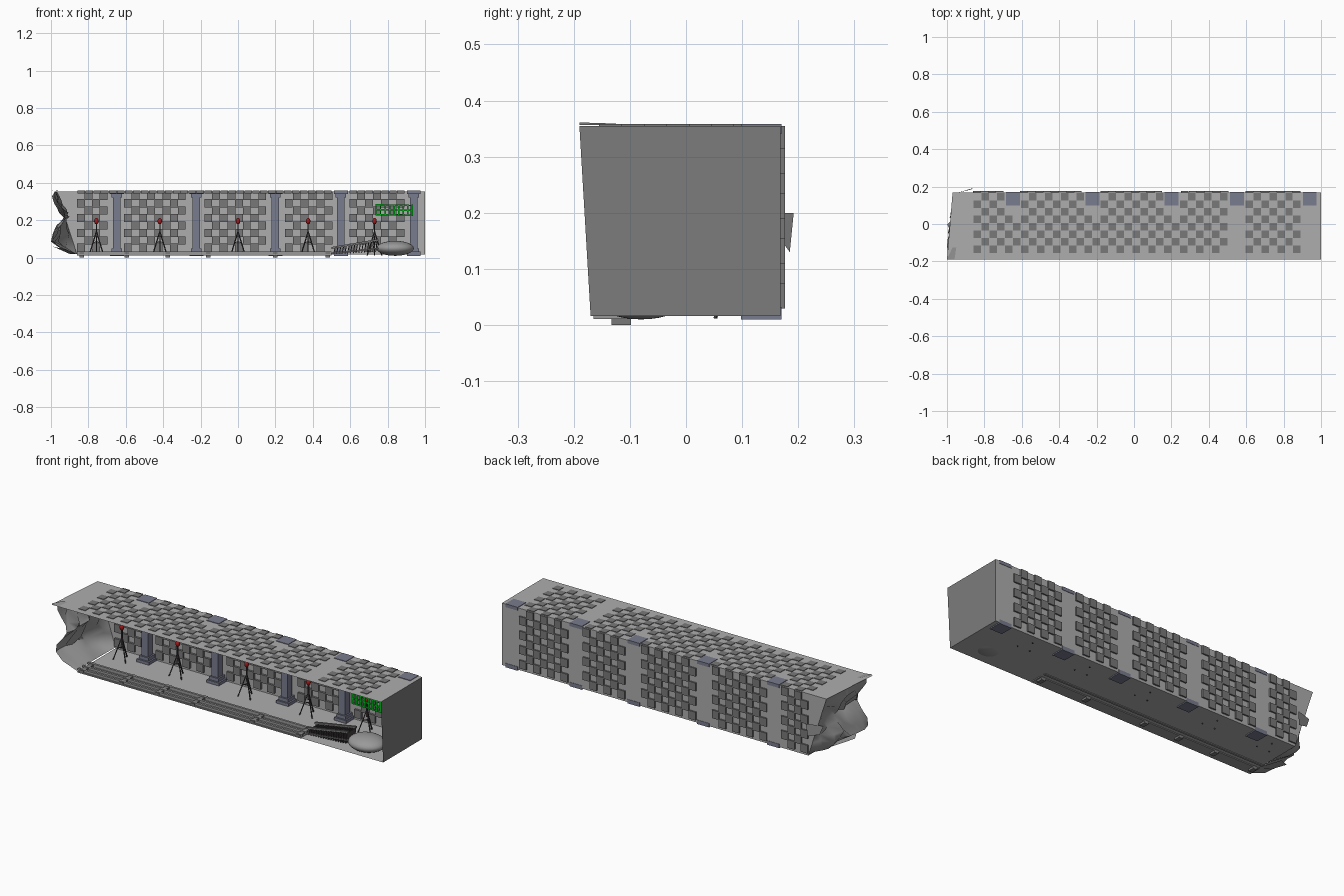
import bpy, bmesh, math, random
from mathutils import Vector, Matrix

if "Cube" in bpy.data.objects:
    bpy.data.objects.remove(bpy.data.objects["Cube"])

random.seed(4)


def material(name, col):
    m = bpy.data.materials.new(name)
    m.diffuse_color = (*col, 1)
    m.use_nodes = True
    m.node_tree.nodes["Principled BSDF"].inputs["Base Color"].default_value = m.diffuse_color
    return m


STEEL = material("blue_grey", (0.19, 0.20, 0.27))
PLASTER = material("plaster_grey", (0.42, 0.42, 0.42))
WALL = material("end_wall_grey", (0.2, 0.2, 0.2))
BRICK = material("brick_grey", (0.19, 0.19, 0.19))
STONE = material("stone_grey", (0.32, 0.32, 0.32))
RED = material("red", (0.4, 0.01, 0.01))
GREEN = material("green", (0.0, 0.5, 0.01))
DARK = material("dark_metal", (0.06, 0.05, 0.05))


def finish(name, bm, mat, smooth=0):
    me = bpy.data.meshes.new(name)
    bm.normal_update()
    bm.to_mesh(me)
    bm.free()
    ob = bpy.data.objects.new(name, me)
    bpy.context.collection.objects.link(ob)
    me.materials.append(mat)
    if smooth:
        bpy.ops.object.select_all(action='DESELECT')
        ob.select_set(True)
        bpy.context.view_layer.objects.active = ob
        bpy.ops.object.shade_smooth_by_angle(angle=math.radians(smooth))
    return ob


def box(bm, x0, x1, y0, y1, z0, z1):
    m = Matrix.Translation(((x0 + x1) / 2, (y0 + y1) / 2, (z0 + z1) / 2))
    m = m @ Matrix.Diagonal((x1 - x0, y1 - y0, z1 - z0, 1))
    bmesh.ops.create_cube(bm, size=1, matrix=m)


def bar(bm, a, b, w, h=None):
    # square bar running from a to b
    a, b = Vector(a), Vector(b)
    d = b - a
    rot = d.to_track_quat('X', 'Z').to_matrix().to_4x4()
    m = Matrix.Translation((a + b) / 2) @ rot @ Matrix.Diagonal((d.length, w, h or w, 1))
    bmesh.ops.create_cube(bm, size=1, matrix=m)


# Tunnel shell: ceiling, back wall and floor sheets, then the right end wall
profile = [(-.19, .355, -1), (.168, .355, -.97), (.168, .016, -.86), (-.17, .016, -.86)]
bm = bmesh.new()
left = [bm.verts.new((x, y, z)) for y, z, x in profile]
right = [bm.verts.new((1, y, z)) for y, z, x in profile]
for i in range(3):
    bm.faces.new((left[i], left[i + 1], right[i + 1], right[i]))
finish("tunnel_shell", bm, PLASTER)
bm = bmesh.new()
bm.faces.new([bm.verts.new((1, y, z)) for y, z, x in reversed(profile)])
finish("right_end_wall", bm, WALL)

# Pillars with wide bases and caps
PILLARS = [-.647, -.222, .2, .55, .94]
bm = bmesh.new()
for x in PILLARS:
    box(bm, x - .02, x + .02, .115, .155, .03, .34)
    box(bm, x - .037, x + .037, .098, .17, .01, .032)
    box(bm, x - .028, x + .028, .107, .165, .032, .05)
    box(bm, x - .037, x + .037, .098, .17, .34, .358)
    box(bm, x - .028, x + .028, .107, .165, .322, .34)
finish("pillars", bm, STEEL)

# Staggered bricks poking through the back wall
CW, RH = .0425, .04
bm = bmesh.new()
for x0, x1 in [(-.86, -.70), (-.61, -.28), (-.18, .15), (.25, .505), (.595, .89)]:
    n = round((x1 - x0) / CW)
    w = (x1 - x0) / n
    for i in range(n):
        for j in range(8):
            if (i + j) % 2 == 0:
                x, z = x0 + (i + .5) * w, .032 + (j + .5) * RH
                box(bm, x - .021, x + .021, .157, .176, z - .0225, z + .0225)
finish("wall_bricks", bm, BRICK)

# Staggered bricks poking through the ceiling
bm = bmesh.new()
for x0, x1 in [(-.86, .495), (.595, .89)]:
    n = round((x1 - x0) / CW)
    for i in range(n):
        for j in range(8):
            x, y = x0 + (i + .5) * CW, -.155 + (j + .5) * RH
            near = any(abs(x - p) < .05 for p in PILLARS)
            if (i + j) % 2 == 0 and not (near and y > .04):
                box(bm, x - .02, x + .02, y - .02, y + .02, .344, .358)
finish("ceiling_bricks", bm, BRICK)

# Collapsed rock face closing the left end
rock = [(.02, -.865), (.05, -.95), (.09, -.99), (.13, -.985), (.17, -.95), (.21, -.925),
        (.25, -.93), (.29, -.96), (.32, -.98), (.355, -.98)]
bm = bmesh.new()
N = 9
grid = []
for k, (z, x) in enumerate(rock):
    row = []
    for i in range(N):
        t = i / (N - 1)
        y = -.165 + .333 * t
        # the rear edge meets the slanted end of the back wall
        back = -.86 - .11 * (z - .016) / .339
        bx = x + (back - x) * t ** 3
        j = 0 if i in (0, N - 1) or k in (0, len(rock) - 1) else .025
        row.append(bm.verts.new((max(-1, bx + random.uniform(-j, j)),
                                 y + random.uniform(-j, j) * .4,
                                 z + random.uniform(-j, j) * .4)))
    grid.append(row)
for k in range(len(rock) - 1):
    for i in range(N - 1):
        bm.faces.new((grid[k][i], grid[k][i + 1], grid[k + 1][i + 1], grid[k + 1][i]))
finish("rock_face", bm, STONE, 60)

# Loose broken shards at the left end
bm = bmesh.new()
for pts in [[(-.95, .165, .2), (-.86, .192, .2), (-.87, .185, .13), (-.93, .17, .15)],
            [(-1, -.19, .361), (-.97, -.125, .359), (-.95, -.125, .356), (-.96, -.19, .356)],
            [(-.86, -.1, .02), (-.95, -.12, .05), (-.99, -.05, .06), (-.9, .02, .02)]]:
    bm.faces.new([bm.verts.new(p) for p in pts])
finish("rock_shards", bm, STONE)

# Track along the floor with supports
bm = bmesh.new()
for y in (-.155, -.115, -.07):
    box(bm, -.86, .5, y - .006, y + .006, .012, .032)
box(bm, -.86, .5, -.165, -.1, .011, .02)
finish("track_rails", bm, STONE)
bm = bmesh.new()
for x in (-.835, -.595, -.375, -.16, .2, .48):
    box(bm, x - .012, x + .012, -.133, -.098, 0, .028)
    box(bm, x - .012, x + .012, -.165, -.055, .02, .029)
finish("track_supports", bm, BRICK)

# Broken track section rising at the right
bm = bmesh.new()
for i in range(16):
    t = i / 15
    x, top = .515 + .225 * t, .05 + .04 * t
    bar(bm, (x - .004, -.08, .018 + .012 * t), (x + .004, -.08, top), .08, .005)
finish("broken_track_ties", bm, DARK)
bm = bmesh.new()
for y in (-.115, -.045):
    bar(bm, (.5, y, .052), (.75, y, .095), .012, .01)
    bar(bm, (.5, y, .022), (.75, y, .05), .008)
finish("broken_track_rails", bm, BRICK)

# Flattened boulder at the track end
bm = bmesh.new()
bmesh.ops.create_uvsphere(bm, u_segments=32, v_segments=16, radius=1,
                          matrix=Matrix.Translation((.84, -.08, .05)) @ Matrix.Diagonal((.1, .085, .04, 1)))
finish("boulder", bm, STONE, 40)

# Tripod lamps with red heads
stands, heads = bmesh.new(), bmesh.new()
for x in (-.757, -.418, 0, .375, .73):
    y = .075
    bar(stands, (x, y, .1), (x, y, .19), .006)
    for a in (210, 330, 90):
        c, s = math.cos(math.radians(a)), math.sin(math.radians(a))
        bar(stands, (x, y, .14), (x + .045 * c, y + .045 * s, .012), .005)
        bar(stands, (x, y, .085), (x + .022 * c, y + .022 * s, .08), .004)
    bmesh.ops.create_uvsphere(heads, u_segments=12, v_segments=8, radius=1,
                              matrix=Matrix.Translation((x, y, .195)) @ Matrix.Diagonal((.012, .012, .017, 1)))
finish("lamp_stands", stands, DARK)
finish("lamp_heads", heads, RED, 40)

# Green lattice of glowing bars hanging near the right end
bm = bmesh.new()
for z in (.23, .257, .283):
    bar(bm, (.735, -.06, z), (.935, -.06, z - .004), .007)
for i in range(9):
    x = .738 + .0243 * i
    bar(bm, (x, -.06, .228), (x, -.06, .283), .007)
finish("green_light_bars", bm, GREEN)
